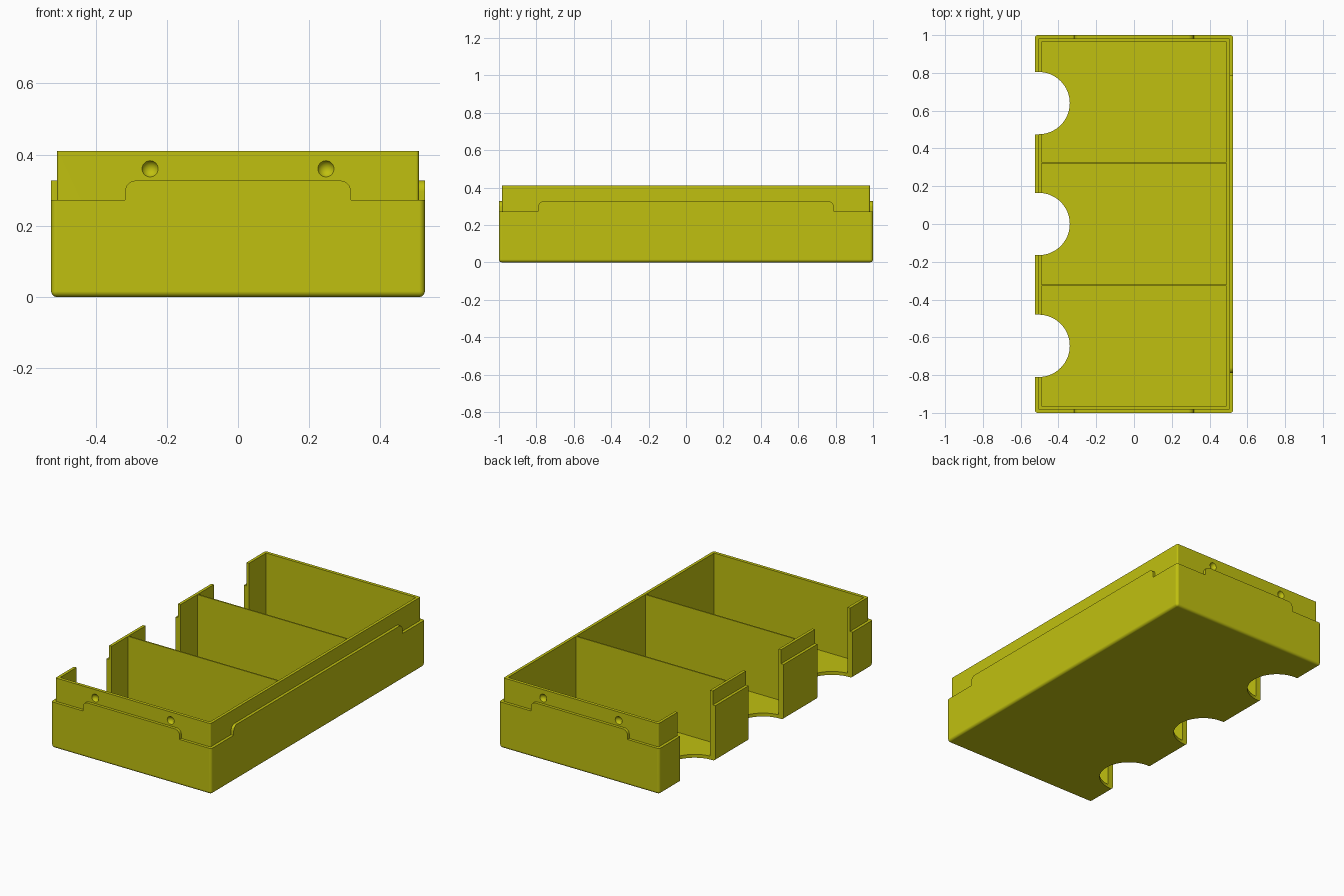
import bpy, bmesh
from math import sin, cos, pi, radians

if "Cube" in bpy.data.objects:
    bpy.data.objects.remove(bpy.data.objects["Cube"], do_unlink=True)

HX, HY = 0.525, 1.0            # outer half sizes
LIP_X, LIP_Y = 0.508, 0.983    # lip half sizes
IN_X, IN_Y = 0.491, 0.964      # cavity half sizes
STEP, RAISED, TOP, FLOOR = 0.272, 0.327, 0.41, 0.02
DIVIDER_Y, DIVIDER_HALF = 0.324, 0.004

yellow = bpy.data.materials.new("mustard yellow")
yellow.use_nodes = True
colour = (0.53, 0.53, 0.005, 1)
yellow.diffuse_color = colour
yellow.node_tree.nodes["Principled BSDF"].inputs["Base Color"].default_value = colour


def finish(bm, name):
    bmesh.ops.recalc_face_normals(bm, faces=bm.faces)
    mesh = bpy.data.meshes.new(name)
    bm.to_mesh(mesh)
    bm.free()
    mesh.materials.append(yellow)
    obj = bpy.data.objects.new(name, mesh)
    bpy.context.collection.objects.link(obj)
    return obj


def box(name, low, high, round_edges=None, radius=0.0):
    bm = bmesh.new()
    bmesh.ops.create_cube(bm, size=1)
    for v in bm.verts:
        v.co = [low[i] if v.co[i] < 0 else high[i] for i in range(3)]
    if round_edges:
        edges = [e for e in bm.edges if round_edges(e)]
        bmesh.ops.bevel(bm, geom=edges, offset=radius, segments=5,
                        profile=0.5, affect='EDGES')
    return finish(bm, name)


def prism(name, points, shift):
    """Extrude a closed outline along a vector."""
    bm = bmesh.new()
    face = bm.faces.new([bm.verts.new(p) for p in points])
    new = bmesh.ops.extrude_face_region(bm, geom=[face])["geom"]
    bmesh.ops.translate(bm, vec=shift, verts=[g for g in new if isinstance(g, bmesh.types.BMVert)])
    return finish(bm, name)


def combine(target, tool, operation):
    tool.hide_render = True
    mod = target.modifiers.new("cut", 'BOOLEAN')
    mod.operation, mod.solver, mod.object = operation, 'EXACT', tool
    bpy.context.view_layer.objects.active = target
    bpy.ops.object.modifier_apply(modifier=mod.name)
    bpy.data.objects.remove(tool, do_unlink=True)


def upright(e):
    return abs(e.verts[0].co.z - e.verts[1].co.z) > 0.1


def upright_or_bottom(e):
    return upright(e) or max(v.co.z for v in e.verts) < 0.001


def step_outline(start, end, r=0.03):
    """Corner step with a rounded shoulder, as (along, height) pairs."""
    arc = [(start - r + r * cos(a), RAISED - r + r * sin(a))
           for a in (i * pi / 12 for i in range(7))]
    return [(end, STEP), (start, STEP)] + arc + [(start - r, TOP), (end, TOP)]


# Outer shell, lowered at the corners
tray = box("tray", (-HX, -HY, 0), (HX, HY, RAISED), upright_or_bottom, 0.016)
for sx in (-1, 1):
    for sy in (-1, 1):
        side = [(sx * 0.4, sy * a, z) for a, z in step_outline(0.79, 1.1)]
        combine(tray, prism("side_step", side, (sx * 0.2, 0, 0)), 'DIFFERENCE')
        end = [(sx * a, sy * 0.9, z) for a, z in step_outline(0.317, 0.6)]
        combine(tray, prism("end_step", end, (0, sy * 0.2, 0)), 'DIFFERENCE')

# Inner lip
lip = box("lip", (-LIP_X, -LIP_Y, 0.05), (LIP_X, LIP_Y, TOP), upright, 0.008)
combine(tray, lip, 'UNION')

# Three compartments, leaving thin dividers
limits = (-IN_Y, -DIVIDER_Y, DIVIDER_Y, IN_Y)
for i in range(3):
    low = limits[i] + (DIVIDER_HALF if i > 0 else 0)
    high = limits[i + 1] - (DIVIDER_HALF if i < 2 else 0)
    combine(tray, box("compartment", (-IN_X, low, FLOOR), (IN_X, high, 0.6)), 'DIFFERENCE')

# Round finger notches through the right wall and floor
for y in (-0.645, 0, 0.64):
    outline = [(-0.505 + 0.165 * cos(a), y + 0.165 * sin(a), -0.1)
               for a in (-pi / 2 + i * pi / 32 for i in range(33))]
    outline += [(-0.7, y + 0.165, -0.1), (-0.7, y - 0.165, -0.1)]
    combine(tray, prism("notch", outline, (0, 0, 0.8)), 'DIFFERENCE')

# Round dimples in both ends of the lip
for x in (-0.247, 0.247):
    for s in (-1, 1):
        bm = bmesh.new()
        bmesh.ops.create_uvsphere(bm, u_segments=24, v_segments=16, radius=0.0245)
        bmesh.ops.translate(bm, vec=(x, s * (LIP_Y + 0.009), 0.36), verts=bm.verts)
        combine(tray, finish(bm, "dimple"), 'DIFFERENCE')

# Smooth the rounded edges, keep the flats crisp
bpy.ops.object.select_all(action='DESELECT')
tray.select_set(True)
bpy.context.view_layer.objects.active = tray
bpy.ops.object.shade_smooth_by_angle(angle=radians(30))
weighted = tray.modifiers.new("even_normals", 'WEIGHTED_NORMAL')
weighted.keep_sharp = True
